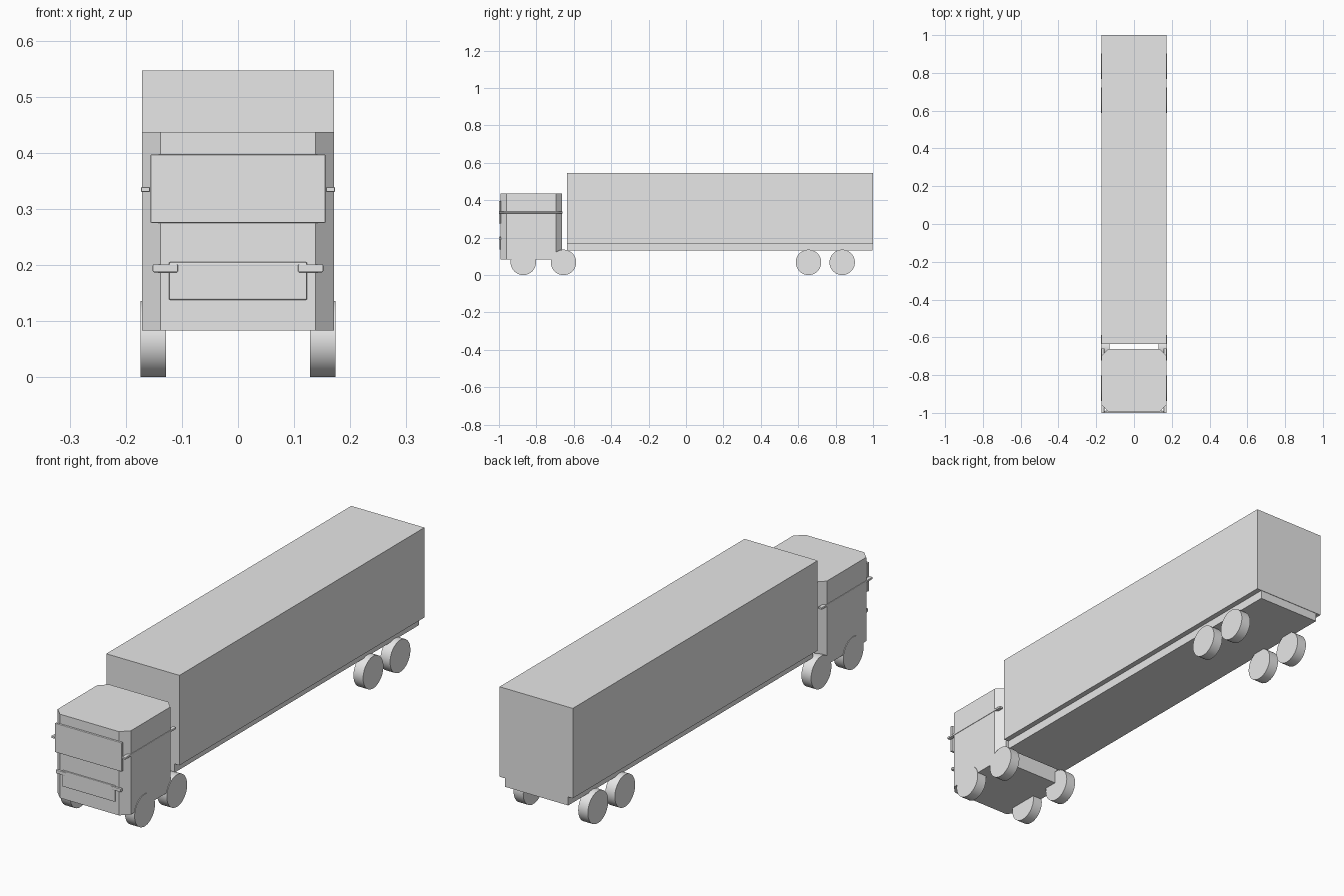
import bpy
import bmesh
import math
from mathutils import Matrix

cube = bpy.data.objects.get("Cube")
if cube:
    bpy.data.objects.remove(cube, do_unlink=True)

grey = bpy.data.materials.new("light grey")
grey.use_nodes = True
colour = (0.8, 0.8, 0.8, 1)
grey.diffuse_color = colour
grey.node_tree.nodes["Principled BSDF"].inputs["Base Color"].default_value = colour


def finish(name, bm):
    mesh = bpy.data.meshes.new(name)
    bm.to_mesh(mesh)
    bm.free()
    mesh.materials.append(grey)
    obj = bpy.data.objects.new(name, mesh)
    bpy.context.collection.objects.link(obj)
    return obj


def box(name, xs, ys, zs, chamfer=0, rounding=0):
    """Box between limits; chamfer cuts the upright edges, rounding softens all."""
    bm = bmesh.new()
    bmesh.ops.create_cube(bm, size=1)
    for v in bm.verts:
        v.co = [lim[0] if c < 0 else lim[1] for c, lim in zip(v.co, (xs, ys, zs))]
    if chamfer:
        upright = [e for e in bm.edges
                   if abs(e.verts[0].co.z - e.verts[1].co.z) > 0.01]
        bmesh.ops.bevel(bm, geom=upright, offset=chamfer, segments=1, affect='EDGES')
    if rounding:
        bmesh.ops.bevel(bm, geom=bm.edges[:], offset=rounding, segments=2,
                        profile=0.5, affect='EDGES')
    return finish(name, bm)


def wheel(name, x, y, radius=0.068, width=0.045):
    bm = bmesh.new()
    bmesh.ops.create_cone(bm, cap_ends=True, segments=40, radius1=radius,
                          radius2=radius, depth=width)
    bm.transform(Matrix.Translation((x, y, radius)) @ Matrix.Rotation(math.pi / 2, 4, 'Y'))
    for f in bm.faces:
        f.smooth = len(f.verts) == 4
    for e in bm.edges:
        e.smooth = all(f.smooth for f in e.link_faces)
    return finish(name, bm)


# Trailer
box("trailer_body", (-0.171, 0.171), (-0.635, 1), (0.167, 0.547))
box("trailer_chassis", (-0.148, 0.148), (-0.635, 0.998), (0.13, 0.167))

# Cab with cut corners
box("cab", (-0.171, 0.171), (-0.992, -0.663), (0.083, 0.437), chamfer=0.033)

# Front plates
box("windscreen", (-0.156, 0.156), (-1, -0.99), (0.275, 0.397), rounding=0.002)
box("grille", (-0.123, 0.123), (-0.998, -0.99), (0.138, 0.205), rounding=0.002)

# Mirrored parts
for side, s in (("left", 1), ("right", -1)):
    box(f"{side}_headlight", sorted((s * 0.107, s * 0.152)), (-1, -0.988),
        (0.187, 0.201), rounding=0.002)
    box(f"{side}_side_strip", sorted((s * 0.157, s * 0.173)), (-1, -0.659),
        (0.33, 0.339), rounding=0.002)
    for label, y in (("steering", -0.87), ("drive", -0.655),
                     ("trailer_front", 0.655), ("trailer_rear", 0.835)):
        wheel(f"{side}_{label}_wheel", s * 0.151, y)
